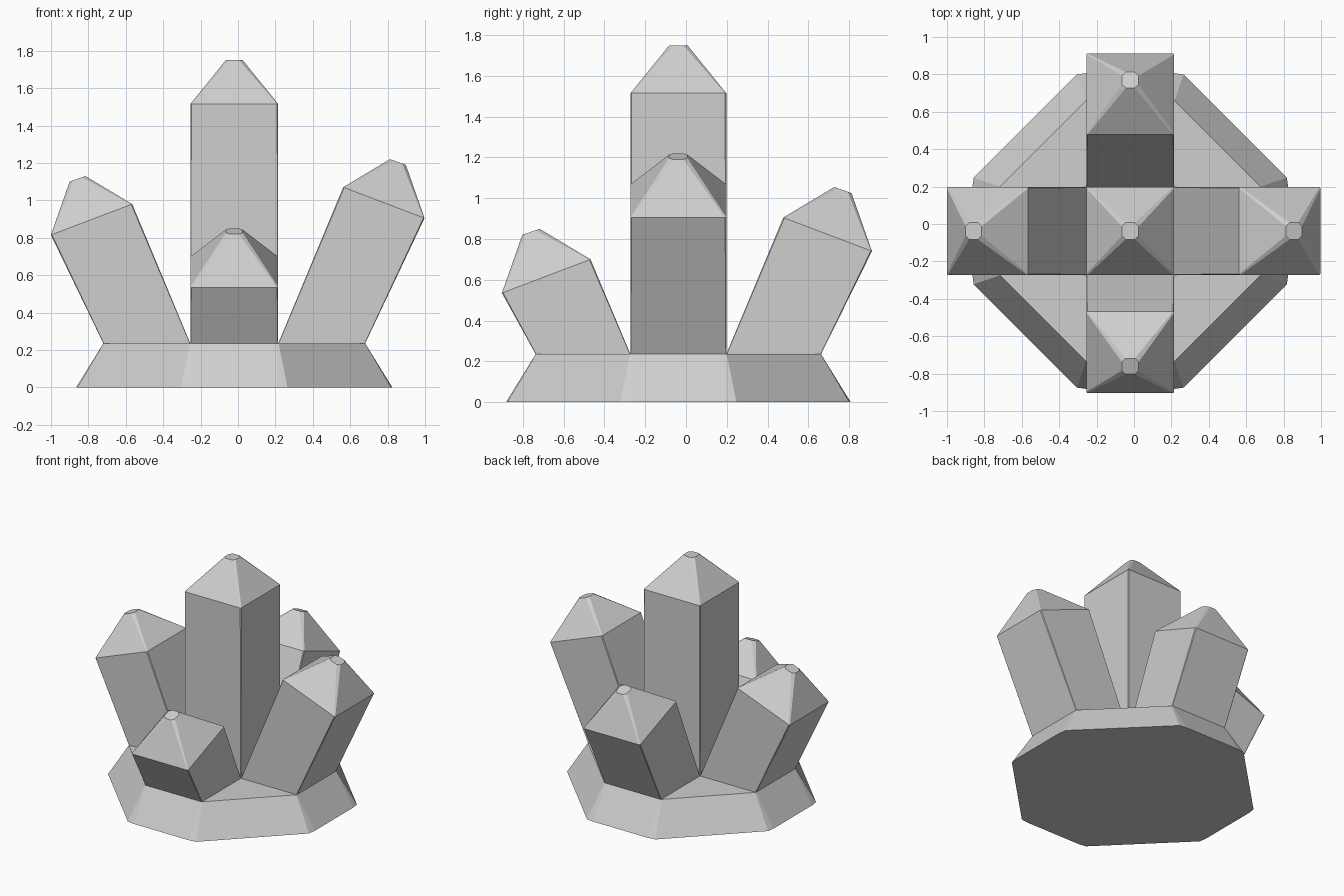
import bpy
import bmesh
from math import pi
from mathutils import Matrix, Vector

old = bpy.data.objects.get("Cube")
if old:
    bpy.data.objects.remove(old, do_unlink=True)

CENTRE = Vector((-0.02, -0.0375, 0))
HALF = 0.235      # half width of every crystal
TOP = 0.235       # height of the base
SLOPE = 0.41      # outward lean per unit of height

stone = bpy.data.materials.new("pale_grey_crystal")
stone.use_nodes = True
stone.diffuse_color = (0.62, 0.62, 0.62, 1)
bsdf = stone.node_tree.nodes["Principled BSDF"]
bsdf.inputs["Base Color"].default_value = stone.diffuse_color
bsdf.inputs["Roughness"].default_value = 0.8


def loft(name, rings, angle=0, cap_bottom=True):
    """Skin a stack of equal rings, turned about the cluster's centre."""
    bm = bmesh.new()
    rows = [[bm.verts.new(p) for p in ring] for ring in rings]
    n = len(rows[0])
    for low, high in zip(rows, rows[1:]):
        for i in range(n):
            j = (i + 1) % n
            bm.faces.new((low[i], low[j], high[j], high[i]))
    bm.faces.new(rows[-1])
    if cap_bottom:
        bm.faces.new(rows[0][::-1])
    bm.transform(Matrix.Translation(CENTRE) @ Matrix.Rotation(angle, 4, "Z"))
    mesh = bpy.data.meshes.new(name)
    bm.to_mesh(mesh)
    bm.free()
    mesh.materials.append(stone)
    obj = bpy.data.objects.new(name, mesh)
    bpy.context.collection.objects.link(obj)
    return obj


def section(inner, outer, half, cut):
    """Square section with cut corners between two (radius, height) points."""
    a = Vector((inner[0], 0, inner[1]))
    b = Vector((outer[0], 0, outer[1]))
    e = 1 - cut
    square = [(1, -e), (1, e), (e, 1), (-e, 1), (-1, e), (-1, -e), (-e, -1), (e, -1)]
    return [(a + b) / 2 + (b - a) / 2 * u + Vector((0, half * v, 0)) for u, v in square]


def base_ring(reach, flat, side, inset, z):
    """Eight-sided outline whose corners are each split in two."""
    quarter = [(reach - inset, -side), (reach, -flat), (reach, flat), (reach - inset, side)]
    return [Matrix.Rotation(k * pi / 2, 3, "Z") @ Vector((x, y, z))
            for k in range(4) for x, y in quarter]


# Sloping rock base
loft("base", [base_ring(0.845, 0.23, 0.285, 0.008, 0),
              base_ring(0.70, 0.228, 0.237, 0.003, TOP)])

# Upright middle crystal
loft("centre_crystal", [
    section((-HALF, TOP), (HALF, TOP), HALF, 0.01),
    section((-HALF, 1.515), (HALF, 1.515), HALF, 0.025),
    section((-0.045, 1.75), (0.045, 1.75), 0.045, 0.45)], cap_bottom=False)


# Leaning crystals: direction and height of the inner shoulder
def leaning_crystal(name, angle, z):
    r = 0.24 + SLOPE * (z - TOP)
    loft(name, [
        section((HALF, TOP), (0.70, TOP), HALF, 0.01),
        section((r, z), (r + 0.435, z - 0.165), HALF, 0.025),
        section((r + 0.25, z + 0.15), (r + 0.335, z + 0.12), 0.045, 0.45)],
        angle, cap_bottom=False)


leaning_crystal("left_crystal", 0, 1.07)
leaning_crystal("back_crystal", pi / 2, 0.905)
leaning_crystal("right_crystal", pi, 0.98)
leaning_crystal("front_crystal", -pi / 2, 0.70)
